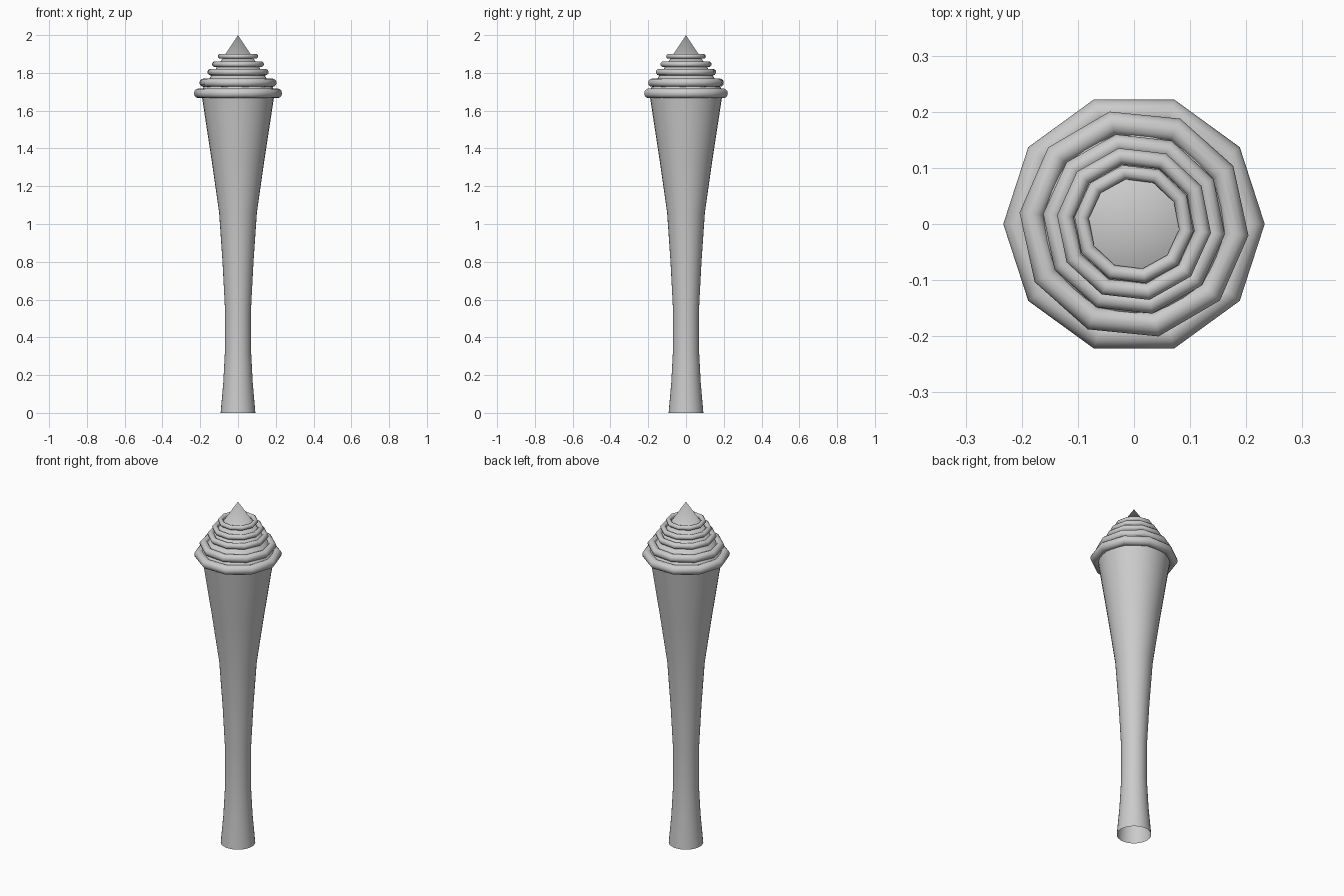
import bpy
import bmesh
import math

cube = bpy.data.objects.get("Cube")
if cube:
    bpy.data.objects.remove(cube, do_unlink=True)

grey = bpy.data.materials.new("plain grey")
grey.use_nodes = True
colour = (0.6, 0.6, 0.6, 1)
grey.diffuse_color = colour
grey.node_tree.nodes["Principled BSDF"].inputs["Base Color"].default_value = colour


def lathe(name, profile, sides=32):
    """Spin a (radius, height) profile around the vertical axis."""
    bm = bmesh.new()
    verts = [bm.verts.new((r, 0, z)) for r, z in profile]
    edges = [bm.edges.new(pair) for pair in zip(verts, verts[1:])]
    bmesh.ops.spin(bm, geom=verts + edges, cent=(0, 0, 0), axis=(0, 0, 1),
                   angle=math.tau, steps=sides, use_duplicate=False)
    bmesh.ops.remove_doubles(bm, verts=bm.verts, dist=0.0005)
    bmesh.ops.recalc_face_normals(bm, faces=bm.faces)
    mesh = bpy.data.meshes.new(name)
    bm.to_mesh(mesh)
    bm.free()
    mesh.materials.append(grey)
    mesh.shade_smooth()
    obj = bpy.data.objects.new(name, mesh)
    bpy.context.collection.objects.link(obj)
    return obj


# Hollow flared handle, open at the foot
handle = lathe("handle", [(0.092, 0), (0.078, 0.16), (0.069, 0.33), (0.069, 0.55),
                          (0.082, 0.8), (0.1, 1.06), (0.14, 1.34), (0.192, 1.68)])
if handle.data.polygons[0].normal.dot(handle.data.polygons[0].center) < 0:
    handle.data.flip_normals()

# Pointed cap rising through the rings
bpy.ops.mesh.primitive_cone_add(vertices=32, radius1=0.205, radius2=0, depth=0.31,
                                location=(0, 0, 1.845))
cap = bpy.context.object
cap.name = "pointed_cap"
cap.data.materials.append(grey)
bpy.ops.object.shade_smooth_by_angle(angle=math.radians(40))

# Ten-sided rings: outer radius, thickness radius, height, turn
rings = [(0.233, 0.026, 1.692, 0), (0.205, 0.022, 1.748, -5.7), (0.163, 0.017, 1.804, -6.5),
         (0.138, 0.015, 1.846, -6.5), (0.107, 0.013, 1.888, -7)]
for i, (outer, minor, z, turn) in enumerate(rings, 1):
    bpy.ops.mesh.primitive_torus_add(major_segments=10, minor_segments=12,
                                     major_radius=outer - minor, minor_radius=minor,
                                     location=(0, 0, z), rotation=(0, 0, math.radians(turn)))
    ring = bpy.context.object
    ring.name = f"ring_{i}"
    ring.data.materials.append(grey)
    bpy.ops.object.shade_smooth()
